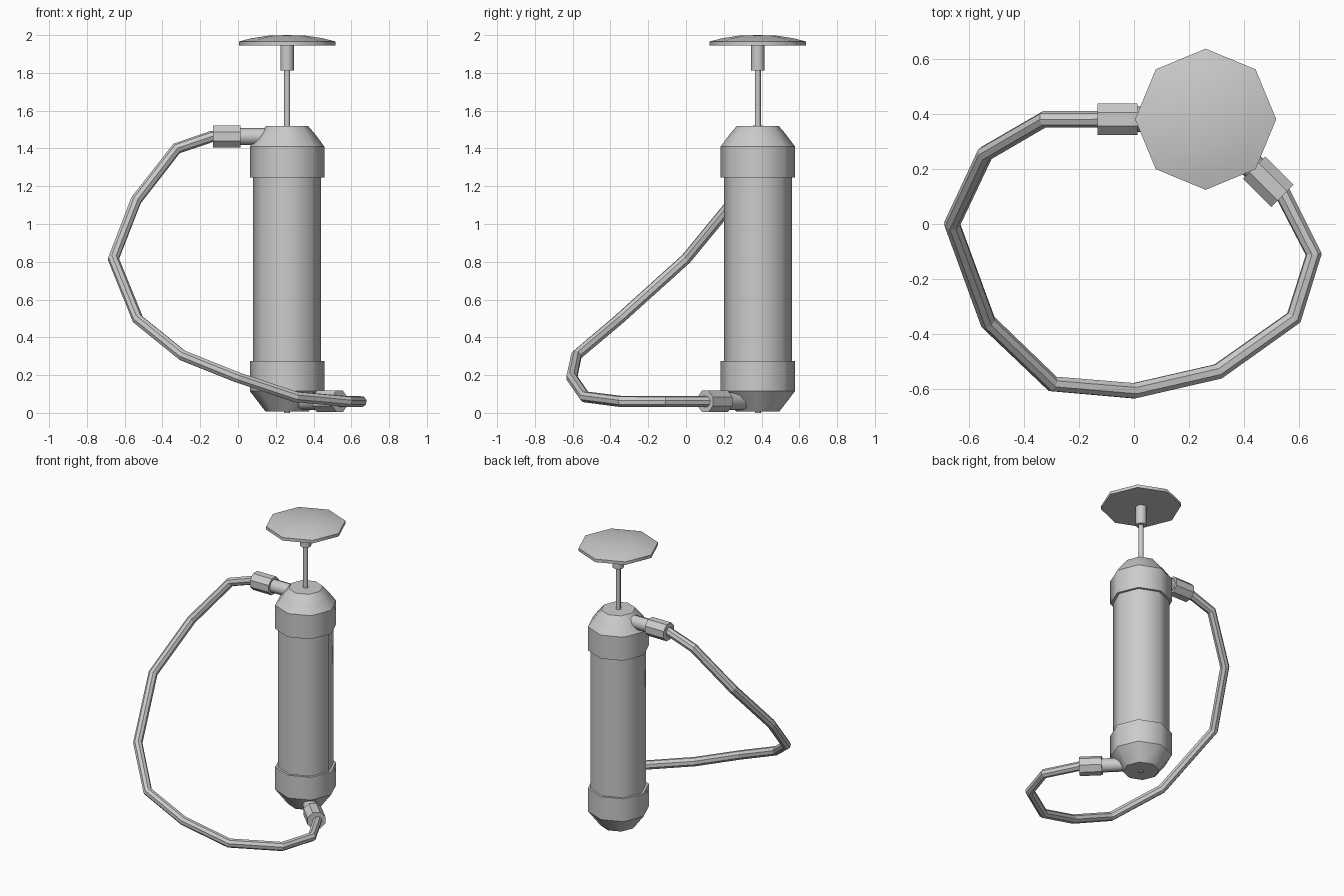
import bpy, bmesh
from math import pi, cos, sin
from mathutils import Vector

if "Cube" in bpy.data.objects:
    bpy.data.objects.remove(bpy.data.objects["Cube"])

CX, CY = 0.26, 0.38      # pump axis


def finish(name, bm, smooth=True):
    bmesh.ops.remove_doubles(bm, verts=bm.verts, dist=1e-5)
    bmesh.ops.recalc_face_normals(bm, faces=bm.faces)
    for f in bm.faces:
        f.smooth = smooth
    me = bpy.data.meshes.new(name)
    bm.to_mesh(me)
    bm.free()
    ob = bpy.data.objects.new(name, me)
    bpy.context.collection.objects.link(ob)
    return ob


def lathe(name, profile, sharp=True, smooth=True, sides=8, phase=0.0):
    """Spin (radius, z) points about z; horizontal rings stay sharp if asked."""
    bm = bmesh.new()
    rings = []
    for r, z in profile:
        if r == 0:
            rings.append([bm.verts.new((0, 0, z))] * sides)
        else:
            rings.append([bm.verts.new((r * cos(phase + 2 * pi * i / sides),
                                        r * sin(phase + 2 * pi * i / sides), z))
                          for i in range(sides)])
    for a, b in zip(rings, rings[1:]):
        for i in range(sides):
            j = (i + 1) % sides
            quad = [a[i], a[j], b[j], b[i]]
            bm.faces.new(list(dict.fromkeys(quad)))
    # flat end caps
    for ring in (rings[0], rings[-1]):
        if ring[0] is not ring[1]:
            bm.faces.new(ring)
    for e in bm.edges:
        flat = abs(e.verts[0].co.z - e.verts[1].co.z) < 1e-5
        z = e.verts[0].co.z
        if flat and (sharp is True or (sharp and z < sharp)):
            e.smooth = False
    ob = finish(name, bm, smooth)
    ob.location = (CX, CY, 0)
    return ob


def rod_between(name, a, b, radius, smooth, phase=0.0):
    """Eight-sided cylinder from a to b."""
    a, b = Vector(a), Vector(b)
    ob = lathe(name, [(radius, 0), (radius, (b - a).length)],
               smooth=smooth, phase=phase)
    ob.rotation_mode = 'QUATERNION'
    ob.rotation_quaternion = (b - a).to_track_quat('Z', 'Y')
    ob.location = a
    return ob


# barrel and end caps
lathe("barrel", [(0.18, 0.2), (0.18, 1.3)])
lathe("top_cap", [(0.197, 1.245), (0.197, 1.41), (0.145, 1.48), (0.11, 1.52)])
lathe("bottom_cap", [(0.115, 0.008), (0.197, 0.115), (0.197, 0.275)])

# plunger
lathe("plunger_rod", [(0.016, 0.0), (0.016, 1.82)])
lathe("handle_collar", [(0.036, 1.812), (0.036, 1.95)])
lathe("handle_knob", [(0.256, 1.945), (0.256, 1.966), (0.19, 1.983),
                      (0.10, 1.997), (0, 2.0)], sharp=1.97)

# nozzles and hose fittings: (prefix, outward direction, height)
d = 0.5 ** 0.5
for prefix, direction, z, start in (("top", Vector((-1, 0, 0)), 1.463, 0.05),
                                    ("bottom", Vector((d, -d, 0)), 0.061, 0.05)):
    axis = Vector((CX, CY, z))
    rod_between(prefix + "_nozzle", axis + direction * start,
                axis + direction * 0.27, 0.046, True)
    rod_between(prefix + "_fitting", axis + direction * 0.248,
                axis + direction * 0.393, 0.0575 / cos(pi / 8), False, pi / 8)

# looping hose
path = [(-0.08, 0.38, 1.468), (-0.14, 0.38, 1.463), (-0.325, 0.38, 1.40),
        (-0.54, 0.255, 1.125), (-0.66, 0.0, 0.815), (-0.53, -0.355, 0.495),
        (-0.295, -0.58, 0.305), (0.0, -0.605, 0.187), (0.305, -0.535, 0.085),
        (0.58, -0.34, 0.06), (0.652, -0.11, 0.06), (0.54, 0.11, 0.06),
        (0.50, 0.15, 0.06)]
curve = bpy.data.curves.new("hose", 'CURVE')
curve.dimensions = '3D'
curve.bevel_depth = 0.03
curve.bevel_resolution = 2
curve.use_fill_caps = True
spline = curve.splines.new('POLY')
spline.points.add(len(path) - 1)
for p, co in zip(spline.points, path):
    p.co = (*co, 1)
spline.use_smooth = False
hose = bpy.data.objects.new("hose", curve)
bpy.context.collection.objects.link(hose)
